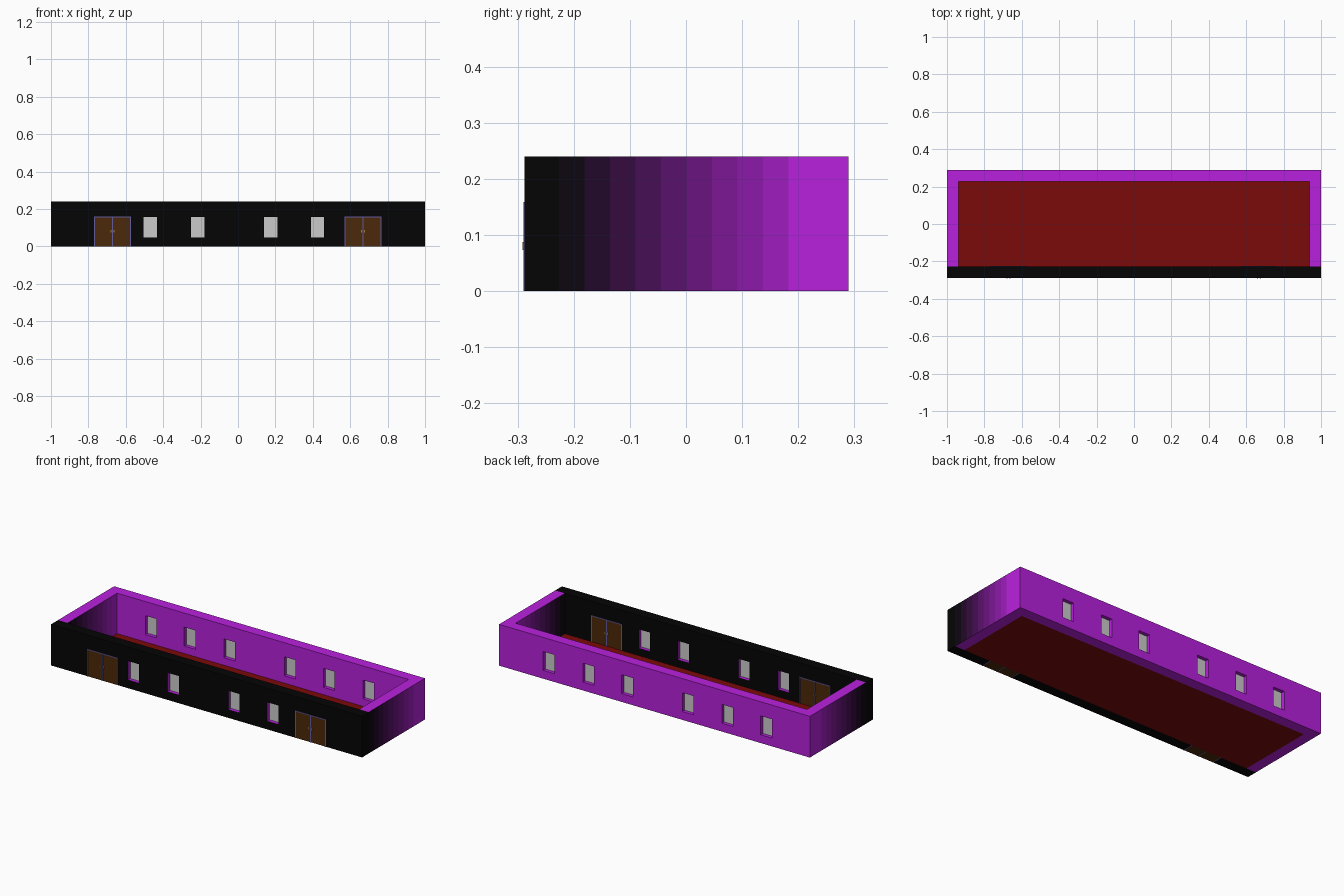
import bpy, bmesh
from mathutils import Vector

if "Cube" in bpy.data.objects:
    bpy.data.objects.remove(bpy.data.objects["Cube"])

H = 0.24
YF, YB = -0.288, 0.29          # outer front / back
IF, IB, IX = -0.226, 0.228, 0.9375   # inner faces
WIN_X = (-0.72, -0.47, -0.215, 0.175, 0.425, 0.68)


def mat(name, rgb):
    m = bpy.data.materials.new(name)
    m.diffuse_color = [(c / 255) ** 2.2 for c in rgb] + [1]
    m.use_nodes = True
    m.node_tree.nodes["Principled BSDF"].inputs["Base Color"].default_value = m.diffuse_color
    return m


def box(name, x0, x1, y0, y1, z0, z1, material=None):
    bm = bmesh.new()
    bmesh.ops.create_cube(bm, size=1)
    for v in bm.verts:
        v.co = Vector(((x0, x1)[v.co.x > 0], (y0, y1)[v.co.y > 0], (z0, z1)[v.co.z > 0]))
    me = bpy.data.meshes.new(name)
    bm.to_mesh(me)
    bm.free()
    if material:
        me.materials.append(material)
    ob = bpy.data.objects.new(name, me)
    bpy.context.collection.objects.link(ob)
    return ob


PURPLE, BLACK = (183, 38, 220), (13, 13, 13)
N = 10
red = mat("floor_red", (122, 18, 18))
brown = mat("door_brown", (76, 45, 18))
trim = mat("trim_blue", (100, 92, 160))
gold = mat("handle_gold", (170, 130, 60))

# Wall ring: outer and inner rectangles joined by quads
bm = bmesh.new()
rects = []
for x, y0, y1 in ((1, YF, YB), (IX, IF, IB)):
    for z in (0, H):
        rects.append([bm.verts.new((a, b, z)) for a, b in ((-x, y0), (x, y0), (x, y1), (-x, y1))])
ob0, ot, ib, it = rects
for i in range(4):
    j = (i + 1) % 4
    for p, q in ((ob0, ot), (ot, it), (it, ib), (ib, ob0)):
        bm.faces.new((p[i], p[j], q[j], q[i]))
bmesh.ops.recalc_face_normals(bm, faces=bm.faces)

# Colour bands on the end walls fade from black to purple
step = (IB - IF) / N
for k in range(N):
    bmesh.ops.bisect_plane(bm, geom=bm.verts[:] + bm.edges[:] + bm.faces[:], dist=1e-6,
                           plane_co=(0, IF + k * step, 0), plane_no=(0, 1, 0))
for f in bm.faces:
    c = f.calc_center_median()
    if c.y < IF + 1e-4:
        f.material_index = 1
    elif abs(f.normal.x) > 0.5 and c.y < IB:
        f.material_index = 2 + min(N - 1, int((c.y - IF) / step))
me = bpy.data.meshes.new("walls")
bm.to_mesh(me)
bm.free()
me.materials.append(mat("wall_purple", PURPLE))
me.materials.append(mat("wall_black", BLACK))
for k in range(N):
    t = (k + 0.5) / N
    me.materials.append(mat(f"wall_fade_{k}", [a + (b - a) * t for a, b in zip(BLACK, PURPLE)]))
walls = bpy.data.objects.new("walls", me)
bpy.context.collection.objects.link(walls)


def cut(x0, x1, y0, y1, z0, z1):
    c = box("cutter", x0, x1, y0, y1, z0, z1, me.materials[0])
    c.hide_render = True
    m = walls.modifiers.new("opening", 'BOOLEAN')
    m.operation, m.solver, m.object = 'DIFFERENCE', 'EXACT', c
    bpy.context.view_layer.objects.active = walls
    bpy.ops.object.modifier_apply(modifier=m.name)
    bpy.data.objects.remove(c)


# Windows: four in front, six at the back, panes set in mid wall
for side, y0, y1, xs in (("front", YF, IF, WIN_X[1:5]), ("back", IB, YB, WIN_X)):
    for x in xs:
        cut(x - 0.036, x + 0.036, y0 - 0.02, y1 + 0.02, 0.048, 0.158)
        ym = (y0 + y1) / 2
        box(side + "_window_pane", x - 0.036, x + 0.036, ym - 0.01, ym + 0.01, 0.048, 0.158)

# Double doors with trim and handles on both sides
T, W, DH = 0.005, 0.099, 0.159
for x in (-0.671, 0.669):
    cut(x - W, x + W, YF - 0.02, IF + 0.02, -0.02, DH)
    f0, f1 = YF - 0.002, IF + 0.002
    for a, b in ((-W, -W + T), (-T / 2, T / 2), (W - T, W)):
        box("door_post", x + a, x + b, f0, f1, 0, DH - T, trim)
    box("door_lintel", x - W, x + W, f0, f1, DH - T, DH, trim)
    for s in (-1, 1):
        a, b = sorted((x + s * T / 2, x + s * (W - T)))
        box("door_leaf", a, b, YF, IF, 0, DH - T, brown)
        for y0, y1 in ((YF - 0.0035, YF), (IF, IF + 0.0035)):
            hx = x + s * 0.008
            box("door_handle", hx - 0.003, hx + 0.003, y0, y1, 0.073, 0.087, gold)

# Floor slab
box("floor", -IX, IX, IF, IB, 0, 0.005, red)
